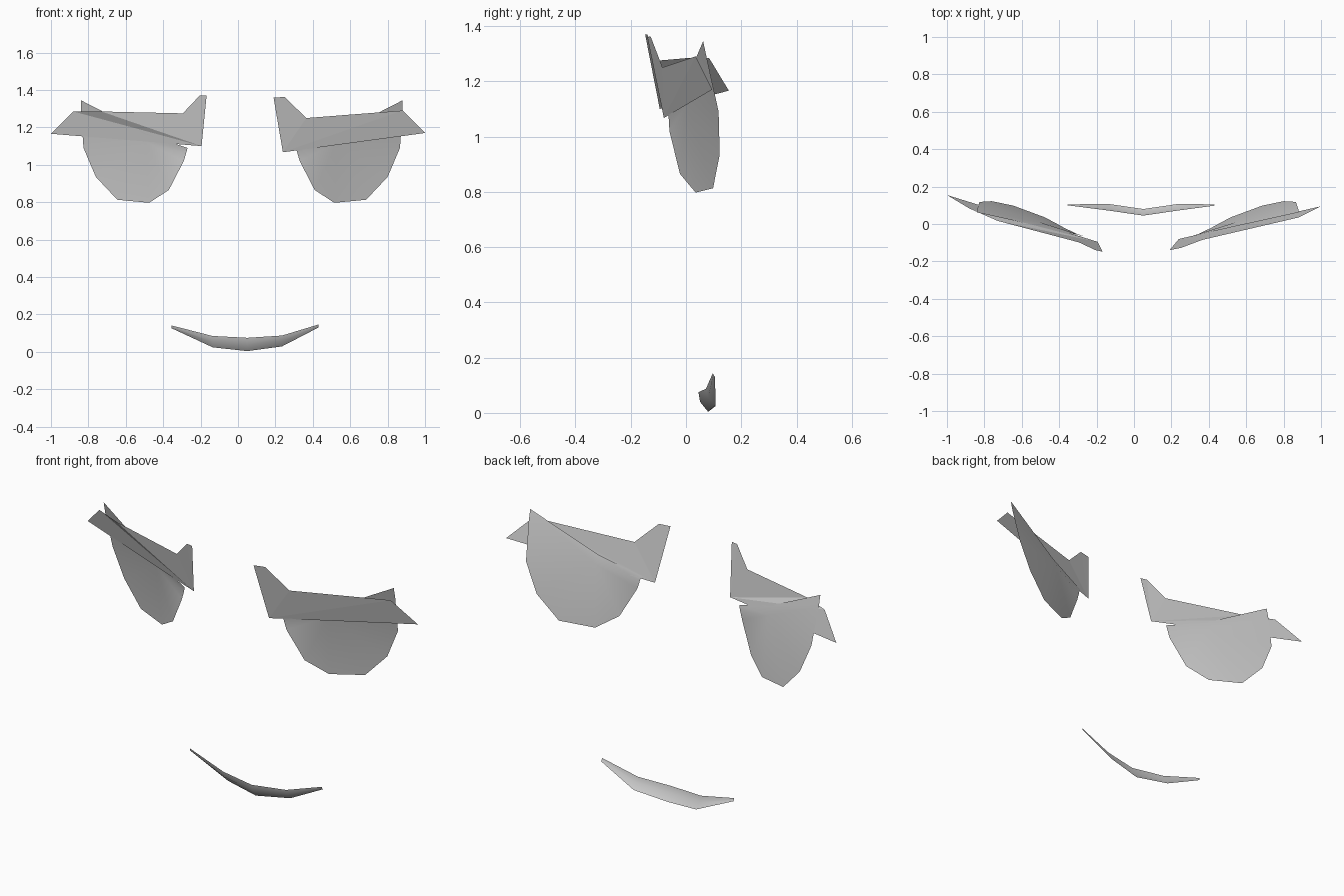
import bpy
import math
from mathutils import Vector

cube = bpy.data.objects.get("Cube")
if cube:
    bpy.data.objects.remove(cube, do_unlink=True)

# One plain grey for every part
grey = bpy.data.materials.new("light_grey")
grey.use_nodes = True
grey.diffuse_color = (0.6, 0.6, 0.6, 1)
shader = grey.node_tree.nodes["Principled BSDF"]
shader.inputs["Base Color"].default_value = grey.diffuse_color
shader.inputs["Roughness"].default_value = 0.8


def sheet(name, verts, faces, smooth_angle=None):
    """Make a thin open surface whose faces look towards the front."""
    mesh = bpy.data.meshes.new(name)
    points = [Vector(v) for v in verts]
    turned = []
    for f in faces:
        a, b, c = (points[i] for i in f[:3])
        turned.append(f if (b - a).cross(c - a).y < 0 else f[::-1])
    mesh.from_pydata(points, [], turned)
    mesh.materials.append(grey)
    obj = bpy.data.objects.new(name, mesh)
    bpy.context.collection.objects.link(obj)
    if smooth_angle:
        bpy.ops.object.select_all(action='DESELECT')
        obj.select_set(True)
        bpy.context.view_layer.objects.active = obj
        bpy.ops.object.shade_smooth_by_angle(angle=math.radians(smooth_angle))
    return obj


def fan(hub, ring):
    return [(hub, a, b) for a, b in zip(ring, ring[1:])]


def strip(rows):
    """Quads between rows of vertex indices."""
    return [(a[i], a[i + 1], b[i + 1], b[i])
            for a, b in zip(rows, rows[1:]) for i in range(len(a) - 1)]


# Eyes: a folded upper rim over a rounded half-disc
lid = [(.31, -.065, 1.09), (.53, -.015, 1.165), (.88, .062, 1.345)]
fold = [(.318, -.062, 1.06), (.53, .005, 1.12), (.88, .075, 1.285)]
lower = [(.33, -.06, 1.02), (.41, -.022, .865), (.515, .035, .797),
         (.685, .098, .813), (.80, .122, .935), (.866, .118, 1.09)]
eye_faces = strip([(0, 1, 2), (3, 4, 5)]) + fan(4, [3, *range(6, 12), 5])
MIRROR_X = 0.02
for name, side in (("left_eye", 1), ("right_eye", -1)):
    points = [(x if side > 0 else 2 * MIRROR_X - x, y, z)
              for x, y, z in lid + fold + lower]
    sheet(name, points, eye_faces, 35)

# Brows: flat blades with a raised inner end and a pointed outer tip
brows = {
    "left_brow": [(.24, -.08, 1.067), (.19, -.14, 1.36), (.25, -.128, 1.362),
                  (.365, -.085, 1.25), (.88, .035, 1.29), (1, .095, 1.17)],
    "right_brow": [(-.195, -.095, 1.10), (-.168, -.148, 1.37), (-.205, -.14, 1.37),
                   (-.295, -.098, 1.275), (-.73, .017, 1.285),
                   (-.88, .083, 1.285), (-1, .155, 1.166)],
}
for name, points in brows.items():
    sheet(name, points, fan(0, list(range(1, len(points)))))

# Mouth: a crescent strip that bulges along its middle
upper_lip = [(-.355, .1, .141), (-.137, .072, .085), (.05, .045, .075),
             (.235, .072, .087), (.43, .098, .146)]
lower_lip = [(-.355, .105, .126), (-.135, .107, .024), (.05, .08, .004),
             (.235, .107, .029), (.43, .105, .13)]
bulge = [(Vector(a) + Vector(b)) / 2 - Vector((0, (a[2] - b[2]) * .16, 0))
         for a, b in zip(upper_lip, lower_lip)]
n = len(upper_lip)
rows = [range(k * n, (k + 1) * n) for k in range(3)]
sheet("mouth", upper_lip + bulge + lower_lip, strip(rows), 60)
